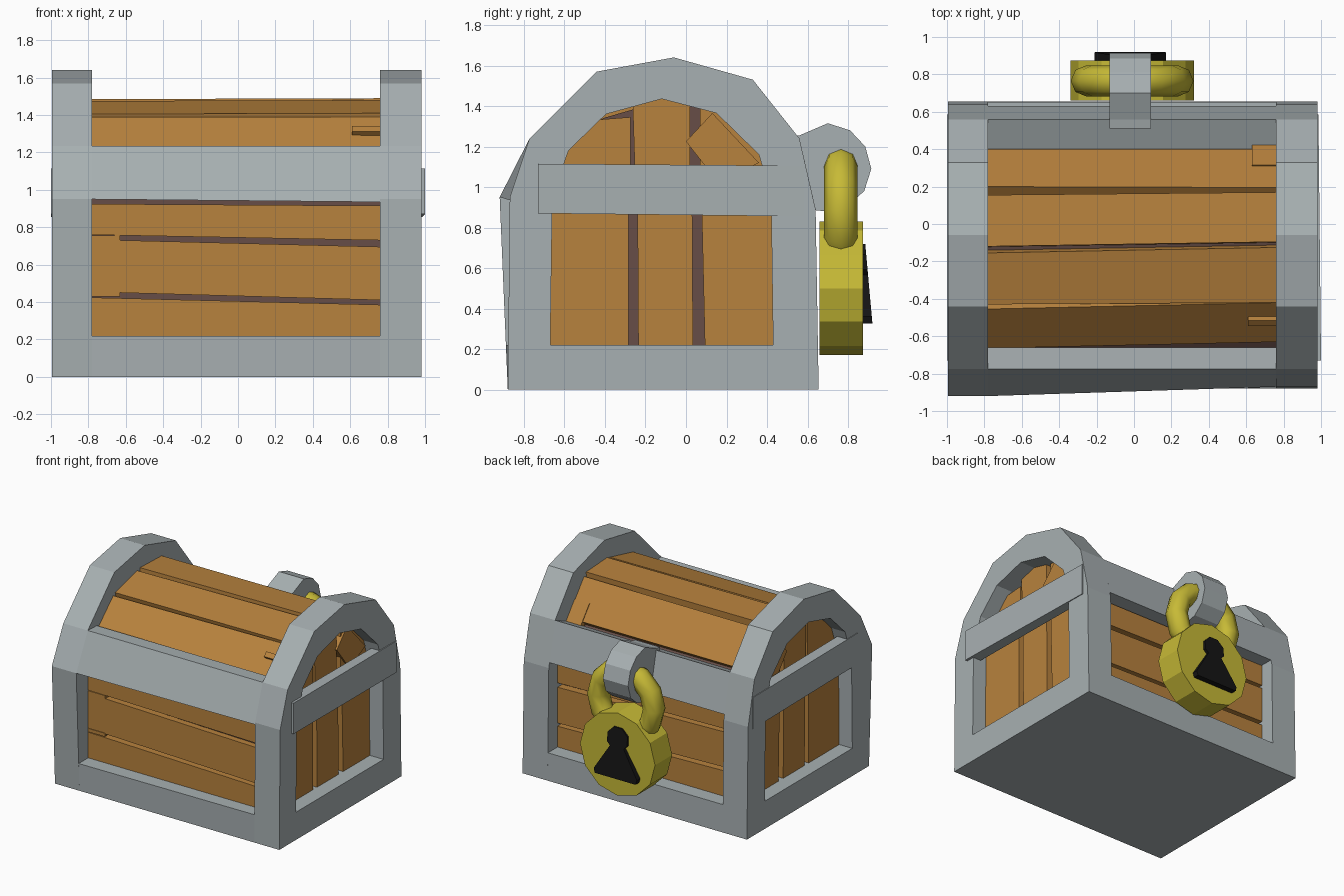
import bpy, bmesh, math
from mathutils import Vector

if "Cube" in bpy.data.objects:
    bpy.data.objects.remove(bpy.data.objects["Cube"])


def material(name, rgb):
    m = bpy.data.materials.new(name)
    m.diffuse_color = (*rgb, 1)
    m.use_nodes = True
    m.node_tree.nodes["Principled BSDF"].inputs["Base Color"].default_value = m.diffuse_color
    return m


WOOD = material("wood", (0.477, 0.223, 0.047))
DARK = material("dark_wood", (0.136, 0.076, 0.063))
GOLD = material("brass", (0.57, 0.49, 0.037))
BLACK = material("black", (0.007, 0.007, 0.007))
STEEL = material("steel", (0.39, 0.434, 0.445))


def finish(name, bm, mat):
    bmesh.ops.recalc_face_normals(bm, faces=bm.faces)
    me = bpy.data.meshes.new(name)
    bm.to_mesh(me)
    bm.free()
    ob = bpy.data.objects.new(name, me)
    bpy.context.collection.objects.link(ob)
    me.materials.append(mat)
    return ob


def prism(name, pts, a, b, mat=STEEL, axis="x", pts2=None):
    """Loft a profile from a to b: (y, z) along x, or (x, z) along y."""
    bm = bmesh.new()

    def cap(p, t):
        return [bm.verts.new((t, u, v) if axis == "x" else (u, t, v)) for u, v in p]
    c0, c1 = cap(pts, a), cap(pts2 or pts, b)
    n = len(c0)
    bm.faces.new(c0)
    bm.faces.new(c1)
    for i in range(n):
        j = (i + 1) % n
        bm.faces.new((c0[i], c0[j], c1[j], c1[i]))
    return finish(name, bm, mat)


def ring(name, outer, inner, a, b):
    """Frame with an opening, extruded along x."""
    bm = bmesh.new()
    o0, i0, o1, i1 = [[bm.verts.new((x, y, z)) for y, z in p]
                      for p, x in ((outer, a), (inner, a), (outer, b), (inner, b))]
    n = len(outer)
    for k in range(n):
        j = (k + 1) % n
        for p, q in ((o0, i0), (o1, i1), (o0, o1), (i0, i1)):
            bm.faces.new((p[k], p[j], q[j], q[k]))
    return finish(name, bm, STEEL)


def rect(u0, u1, v0, v1):
    return [(u0, v0), (u1, v0), (u1, v1), (u0, v1)]


def board(a, b, t=.07):
    """Cross-section of a lid board with its outer edge from a to b."""
    a, b = Vector(a), Vector(b)
    d = (b - a).normalized()
    n = Vector((d.y, -d.x)) * t
    return [tuple(p) for p in (a, b, b + n, a + n)]


# Arched end frames
inner = [(-.67, .22), (-.66, .95), (-.58, 1.18), (-.395, 1.36), (-.12, 1.435),
         (.15, 1.365), (.36, 1.16), (.42, .95), (.43, .22)]
for side, x0, x1, bulge in (("left", -.995, -.78, -.92), ("right", .76, .98, -.87)):
    outer = [(-.88, 0), (bulge, .95), (-.775, 1.235), (-.44, 1.57), (-.06, 1.64),
             (.33, 1.53), (.56, 1.24), (.64, .89), (.655, 0)]
    ring(side + "_end_frame", outer, inner, x0, x1)

# Base slab, front and back rails
prism("base", [(-.88, 0), (-.889, .22), (.651, .22), (.655, 0)], -.78, .76,
      pts2=[(-.88, 0), (-.877, .22), (.651, .22), (.655, 0)])
prism("front_rail", [(-.92, .95), (-.775, 1.235), (-.66, 1.23), (-.66, .95)], -.78, .76,
      pts2=[(-.87, .935), (-.775, 1.235), (-.66, 1.23), (-.66, .935)])
prism("back_rail", [(.631, .93), (.56, 1.24), (.40, 1.17), (.43, .93)], -.78, .76)

# Dark core seen through the gaps
prism("dark_core", [(-.72, .1), (-.72, 1.08), (-.6, 1.18), (-.41, 1.34), (-.1, 1.43),
                    (.15, 1.40), (.36, 1.13), (.47, .95), (.47, .1)], -.83, .81, DARK)

# Front and back boards (left z range, right z range)
rows = [((.15, .425), (.15, .385)), ((.455, .735), (.41, .695)), ((.76, .925), (.73, .915))]
for side, y0, y1 in (("front", -.77, -.68), ("back", .44, .53)):
    for k, ((l0, l1), (r0, r1)) in enumerate(rows):
        prism(f"{side}_board_{k}", [(-.8, l0), (.78, r0), (.78, r1), (-.8, l1)],
              y0, y1, WOOD, "y")

# Lid boards: outer edge pairs on the left and right ends
lid = [((-.665, 1.19), (-.455, 1.39), (-.63, 1.19), (-.42, 1.39)),
       ((-.43, 1.405), (-.155, 1.475), (-.42, 1.41), (-.125, 1.48)),
       ((-.12, 1.485), (.155, 1.475), (-.095, 1.49), (.17, 1.475)),
       ((.20, 1.45), (.40, 1.20), (.195, 1.45), (.40, 1.20))]
for k, (a, b, c, d) in enumerate(lid):
    prism(f"lid_board_{k}", board(a, b), -.8, .78, WOOD, pts2=board(c, d))

# End boards, lower and upper, plus the cross band
lower = [[(-.70, .15), (-.285, .15), (-.285, 1), (-.70, 1)],
         [(-.235, .15), (.035, .15), (.03, 1), (-.24, 1)],
         [(.095, .15), (.46, .15), (.46, 1), (.075, 1)]]
upper = [[(-.62, 1), (-.275, 1), (-.275, 1.345), (-.60, 1.32)],
         [(-.25, 1), (.02, 1), (.02, 1.47), (-.265, 1.47)],
         [(.07, 1), (.40, 1), (.40, 1.30), (.07, 1.40)]]
for side, s in (("left", -1), ("right", 1)):
    def ex(v):
        return s * v - .01
    for k, p in enumerate(lower):
        prism(f"{side}_lower_board_{k}", p, ex(.80), ex(.87), WOOD)
    for k, p in enumerate(upper):
        prism(f"{side}_upper_board_{k}", p, ex(.80), ex(.865), WOOD)
    prism(side + "_loose_board", [(0, 1.225), (.13, 1.365), (.36, 1.12), (.16, 1.02)],
          ex(.82), ex(.88), WOOD)
    band = prism(side + "_band", [(-.73, .87), (.585, .855), (.585, 1.105), (-.73, 1.115)],
                 s * .91, s * 1.0)
    # the right band lies closer to the frame at the back
    for v in band.data.vertices:
        if v.co.x > .95 and v.co.y > 0:
            v.co.x = .986

# Splinters on the boards
for k, z in enumerate((.745, .445)):
    prism(f"front_splinter_{k}", rect(-.79, -.63, z - .015, z + .012), -.775, -.70, WOOD, "y")
prism("lid_splinter", board((-.545, 1.312), (-.515, 1.341), .04), .61, .77, WOOD)
prism("back_lid_splinter", board((.315, 1.315), (.425, 1.178), .05), .63, .77, WOOD)

# Padlock body
body = [(-.01 + .33 * math.cos(math.tau * k / 12), .5 + .33 * math.sin(math.tau * k / 12))
        for k in range(12)]
prism("padlock_body", body, .66, .875, GOLD, "y")

# Shackle
bpy.ops.mesh.primitive_torus_add(major_radius=.245, minor_radius=.083, major_segments=12,
                                 minor_segments=8, location=(-.01, .765, .885),
                                 rotation=(math.pi / 2, 0, 0))
shackle = bpy.context.object
shackle.name = "padlock_shackle"
shackle.data.materials.append(GOLD)
bpy.ops.object.shade_smooth()

# Keyhole: round head over a flared slot, leaning out at the bottom
head = [(-.02 + .095 * math.cos(math.tau * (k + .5) / 8),
         .63 + .095 * math.sin(math.tau * (k + .5) / 8)) for k in range(8)]
slot = [(-.06, .60), (.02, .60), (.17, .36), (.16, .325), (-.20, .325), (-.21, .36)]
for name, pts in (("keyhole_head", head), ("keyhole_slot", slot)):
    ob = prism(name, pts, .86, .885, BLACK, "y")
    for v in ob.data.vertices:
        if v.co.y > .87:
            v.co.y += (.72 - v.co.z) * .09

# Solid rounded hasp holding the shackle
prism("hasp", [(.51, 1.245), (.56, 1.255), (.70, 1.315), (.81, 1.28), (.885, 1.20),
               (.915, 1.09), (.88, .98), (.80, .91), (.69, .88), (.60, .89),
               (.51, 1.1)], -.13, .09)
